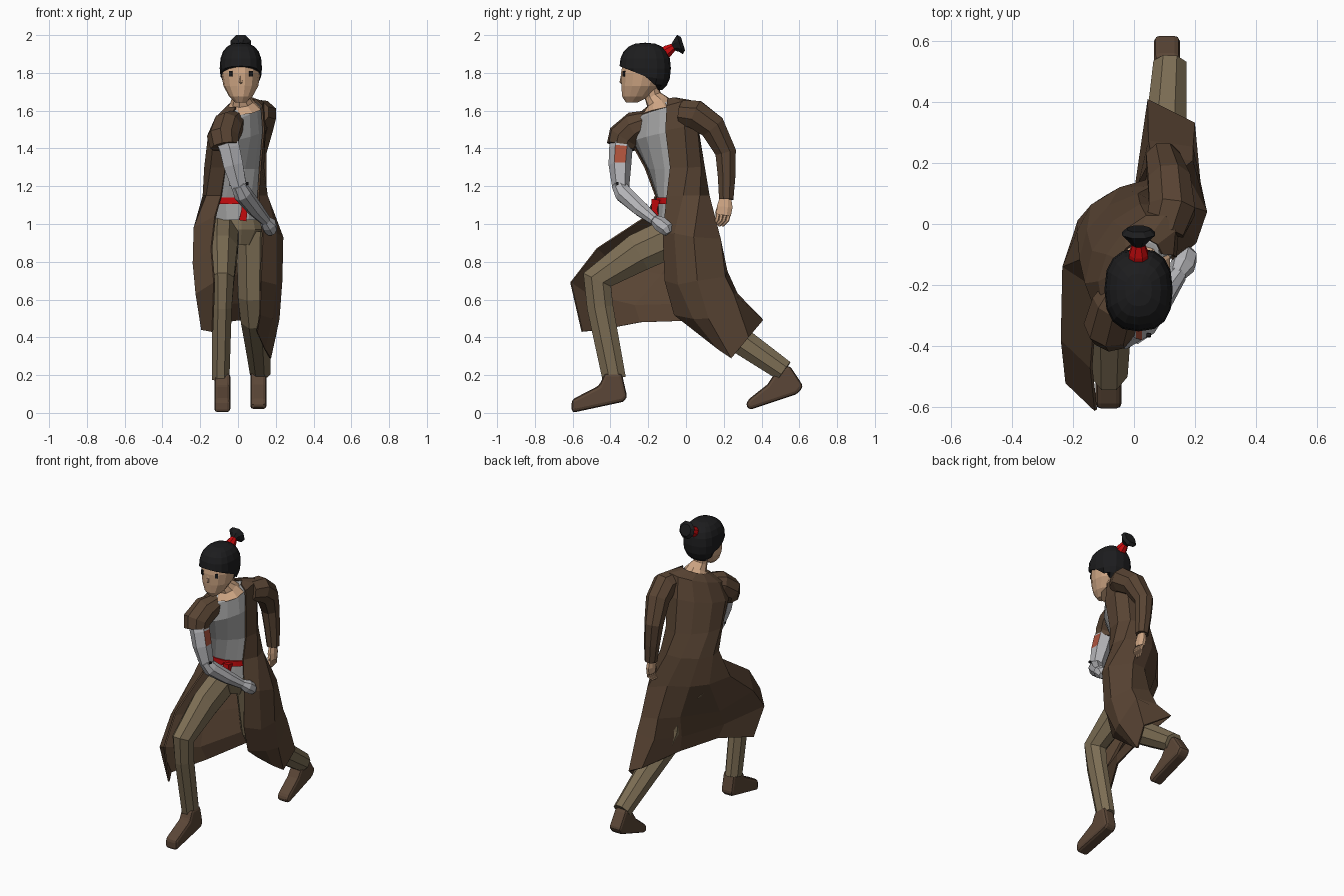
import bpy, bmesh, math
from mathutils import Vector, Matrix


def material(name, rgb):
    m = bpy.data.materials.new(name)
    m.diffuse_color = (*rgb, 1)
    return m


BROWN = material("coat brown", (0.098, 0.057, 0.033))
TAN = material("trouser tan", (0.20, 0.152, 0.088))
BOOT = material("boot brown", (0.105, 0.062, 0.038))
GREY = material("shirt grey", (0.40, 0.40, 0.40))
METAL = material("metal grey", (0.46, 0.46, 0.48))
SKIN = material("skin", (0.62, 0.38, 0.23))
BLACK = material("hair black", (0.012, 0.012, 0.013))
RED = material("red cloth", (0.58, 0.003, 0.004))
RUST = material("rust patch", (0.42, 0.085, 0.045))


def finish(name, bm, *mats):
    bmesh.ops.recalc_face_normals(bm, faces=bm.faces)
    me = bpy.data.meshes.new(name)
    bm.to_mesh(me)
    bm.free()
    for m in mats:
        me.materials.append(m)
    ob = bpy.data.objects.new(name, me)
    bpy.context.collection.objects.link(ob)
    return ob


def loft(name, rings, mat, closed=True):
    """Skin a list of equal-length point rings; closed rings get end caps."""
    bm = bmesh.new()
    vs = [[bm.verts.new(p) for p in r] for r in rings]
    n = len(vs[0])
    for a, b in zip(vs, vs[1:]):
        for i in range(n if closed else n - 1):
            j = (i + 1) % n
            bm.faces.new((a[i], a[j], b[j], b[i]))
    if closed:
        bm.faces.new(vs[0])
        bm.faces.new(vs[-1])
    return finish(name, bm, mat)


def tube(name, nodes, mat, sides=8, side_scale=1.0):
    """Limb along (x, y, z, radius) nodes."""
    pts = [Vector(q[:3]) for q in nodes]
    rings = []
    for i, p in enumerate(pts):
        d1 = (p - pts[i - 1]).normalized() if i else Vector()
        d2 = (pts[i + 1] - p).normalized() if i + 1 < len(pts) else Vector()
        t = (d1 + d2).normalized()
        u = (Vector((1, 0, 0)) - t * t.x).normalized()
        w = t.cross(u)
        rings.append([p + (u * math.cos(a) * side_scale + w * math.sin(a)) * nodes[i][3]
                      for a in (2 * math.pi * (k + 0.5) / sides for k in range(sides))])
    return loft(name, rings, mat)


def arc(cx, cy, z, rx, ry, turn, tilt=0, a0=0, a1=360, n=9, full=False):
    """Turned, tilted ellipse arc."""
    c, s = math.cos(math.radians(turn)), math.sin(math.radians(turn))
    out = []
    for k in range(n):
        a = math.radians(a0 + (a1 - a0) * k / (n if full else n - 1))
        u, v = rx * math.cos(a), ry * math.sin(a)
        out.append((cx + u * c - v * s, cy + u * s + v * c, z + u * tilt))
    return out


def profile_solid(name, prof, x, width, mat):
    """Side profile in y, z pulled out along x, with bevelled edges."""
    ob = loft(name, [[(x + s * width / 2, y, z) for y, z in prof] for s in (-1, 1)], mat)
    b = ob.modifiers.new("bevel", "BEVEL")
    b.width, b.segments = 0.018, 2
    return ob


# Twisted torso: x, y, z, half width, half depth, turn, tilt, coat arc start and end
BODY = [(0.02, -0.13, 1.64, 0.085, 0.065, 57, 0.3, -40, 195),
        (0.01, -0.125, 1.60, 0.175, 0.095, 57, 0.3, -62, 198),
        (-0.005, -0.115, 1.48, 0.20, 0.125, 57, 0.2, -66, 206),
        (-0.02, -0.06, 1.30, 0.178, 0.128, 46, 0.0, -64, 216),
        (-0.015, -0.02, 1.15, 0.175, 0.138, 25, 0.0, -64, 224)]

shirt = [arc(x, y, z - 0.01, rx * 0.92, ry * 0.92, t, k, n=14, full=True)
         for x, y, z, rx, ry, t, k, _, _ in BODY]
shirt.append(arc(-0.005, -0.02, 1.02, 0.135, 0.125, 15, n=14, full=True))
loft("shirt", shirt, GREY)

# Sash with hanging end
loft("sash", [arc(-0.012, -0.023, z, 0.164, 0.133, 22, n=14, full=True) for z in (1.14, 1.105)], RED)
tube("sash_end", [(0.035, -0.16, 1.13, 0.032), (0.035, -0.168, 1.08, 0.022), (0.025, -0.16, 1.02, 0.028)], RED, 4)

# Long coat: body arcs, then a skirt passing behind the front thigh and round both legs
skirt = [
    [(0.13, -0.12, 0.95), (0.20, -0.06, 0.95), (0.235, 0.04, 0.93), (0.16, 0.18, 0.92), (0.04, 0.14, 0.95),
     (-0.09, 0.09, 0.96), (-0.18, 0.01, 0.97), (-0.23, -0.14, 0.98), (-0.12, -0.21, 1.04)],
    [(0.12, -0.11, 0.70), (0.20, -0.04, 0.68), (0.23, 0.06, 0.70), (0.19, 0.205, 0.72), (0.06, 0.215, 0.75),
     (-0.01, 0.08, 0.73), (-0.16, -0.13, 0.73), (-0.235, -0.38, 0.79), (-0.14, -0.47, 0.87)],
    [(0.115, -0.06, 0.52), (0.18, 0.04, 0.50), (0.215, 0.12, 0.50), (0.19, 0.25, 0.63), (0.05, 0.27, 0.63),
     (0.0, 0.05, 0.58), (-0.095, -0.27, 0.57), (-0.22, -0.52, 0.63), (-0.125, -0.61, 0.69)],
    [(0.10, 0.06, 0.43), (0.14, 0.17, 0.34), (0.17, 0.24, 0.29), (0.195, 0.33, 0.40), (0.045, 0.405, 0.49),
     (0.0, 0.07, 0.49), (-0.07, -0.24, 0.48), (-0.19, -0.45, 0.44), (-0.135, -0.55, 0.43)]]
coat = loft("coat", [arc(*row) for row in BODY] + skirt, BROWN, closed=False)
sol = coat.modifiers.new("cloth", "SOLIDIFY")
sol.thickness, sol.offset = 0.01, 0

# Trousers
loft("trouser_seat", [arc(0, -0.01, z, rx, ry, 10, n=12, full=True)
                      for z, rx, ry in ((1.06, 0.12, 0.10), (0.97, 0.15, 0.11), (0.89, 0.09, 0.08))], TAN)
tube("front_leg", [(-0.075, -0.02, 0.955, 0.115), (-0.08, -0.25, 0.85, 0.11), (-0.082, -0.47, 0.705, 0.088),
                   (-0.085, -0.455, 0.56, 0.075), (-0.092, -0.38, 0.18, 0.067)], TAN, side_scale=0.75)
tube("back_leg", [(0.08, 0.02, 0.97, 0.105), (0.08, 0.06, 0.62, 0.09), (0.09, 0.12, 0.50, 0.085),
                  (0.105, 0.30, 0.375, 0.076), (0.118, 0.52, 0.222, 0.062)], TAN, side_scale=0.95)

# Boots
profile_solid("front_boot", [(-0.605, 0.0), (-0.605, 0.07), (-0.46, 0.145), (-0.43, 0.21), (-0.34, 0.21),
                             (-0.31, 0.08), (-0.335, 0.058)], -0.083, 0.085, BOOT)
profile_solid("back_boot", [(0.335, 0.015), (0.315, 0.045), (0.335, 0.075), (0.43, 0.15), (0.49, 0.24),
                            (0.55, 0.25), (0.622, 0.14), (0.59, 0.10)], 0.108, 0.085, BOOT)

# Trailing arm with sleeve and bare hand
tube("long_sleeve", [(0.10, -0.02, 1.59, 0.07), (0.125, 0.05, 1.58, 0.082), (0.115, 0.14, 1.515, 0.075),
                     (0.095, 0.21, 1.38, 0.06), (0.105, 0.215, 1.25, 0.05), (0.115, 0.213, 1.13, 0.041)], BROWN)
tube("palm", [(0.115, 0.21, 1.15, 0.03), (0.118, 0.205, 1.09, 0.045), (0.122, 0.20, 1.045, 0.04)],
     SKIN, 8, 0.55)
for i in range(4):
    y = 0.228 - 0.019 * i
    tube("finger", [(0.122, y, 1.06, 0.011), (0.128, y - 0.008, 1.02, 0.010), (0.11, y - 0.035, 0.99, 0.007)], SKIN, 5)
tube("thumb", [(0.118, 0.18, 1.10, 0.013), (0.118, 0.165, 1.06, 0.011), (0.12, 0.165, 1.03, 0.008)], SKIN, 5)

# Metal arm with short sleeve, rust patch and fist
tube("short_sleeve", [(-0.02, -0.19, 1.545, 0.06), (-0.055, -0.265, 1.515, 0.085), (-0.078, -0.33, 1.46, 0.087),
                      (-0.07, -0.345, 1.41, 0.077)], BROWN, 9)
arm = tube("metal_upper_arm", [(-0.07, -0.335, 1.46, 0.062), (-0.045, -0.345, 1.40, 0.062), (-0.025, -0.35, 1.312, 0.06),
                               (0.005, -0.345, 1.20, 0.046), (0.012, -0.335, 1.16, 0.038)], METAL, 6)
arm.data.materials.append(RUST)
for f in arm.data.polygons:
    if 1.31 < f.center.z < 1.40 and f.normal.x > 0.85:
        f.material_index = 1
tube("elbow_pin", [(-0.045, -0.36, 1.21, 0.008), (0.055, -0.365, 1.215, 0.008)], BLACK, 6)
tube("metal_forearm", [(0.0, -0.36, 1.21, 0.038), (0.025, -0.33, 1.16, 0.05), (0.09, -0.24, 1.08, 0.043),
                       (0.145, -0.165, 1.02, 0.03)], METAL, 8)
tube("metal_fist", [(0.14, -0.17, 1.025, 0.026), (0.16, -0.135, 1.0, 0.042), (0.17, -0.105, 0.975, 0.04),
                    (0.175, -0.092, 0.95, 0.024)], METAL, 7)

# Neck and head
HX = 0.015
tube("neck", [(0.025, -0.14, 1.60, 0.10), (0.02, -0.15, 1.645, 0.062), (HX, -0.175, 1.675, 0.046),
              (HX, -0.20, 1.76, 0.048)], SKIN, 9)
FACE = [(1.642, -0.288, 0.028, 0.030), (1.675, -0.265, 0.062, 0.075), (1.73, -0.24, 0.092, 0.105),
        (1.80, -0.225, 0.104, 0.122), (1.87, -0.22, 0.098, 0.114)]
loft("head", [arc(HX, y, z, rx, ry, 0, n=14, full=True) for z, y, rx, ry in FACE], SKIN)
tube("nose", [(HX, -0.338, 1.79, 0.006), (HX, -0.343, 1.752, 0.01), (HX, -0.338, 1.744, 0.006)], SKIN, 5)
for s in (-1, 1):
    bm = bmesh.new()
    bmesh.ops.create_cube(bm, size=1, matrix=Matrix.Translation((HX + s * 0.053, -0.328, 1.795))
                          @ Matrix.Rotation(s * 0.5, 4, "Z") @ Matrix.Diagonal((0.02, 0.009, 0.03, 1)))
    finish("eye", bm, BLACK)

# Boxy hair cap, cut to the fringe line in front and the nape behind
bm = bmesh.new()
bmesh.ops.create_uvsphere(bm, u_segments=16, v_segments=10, radius=1)
for v in bm.verts:
    x, y, z = (math.copysign(abs(c) ** 0.8, c) for c in v.co)
    v.co = Vector((HX + x * 0.112, -0.216 + y * 0.136, 1.824 + z * 0.136))
    y = v.co.y
    v.co.z = max(v.co.z, 1.835 - 0.40 * (y + 0.35) if y < -0.165 else 1.705)
finish("hair", bm, BLACK)

# Topknot with red tie
tube("hair_tie", [(HX, -0.125, 1.895, 0.036), (HX, -0.095, 1.918, 0.033), (HX, -0.062, 1.94, 0.02)], RED, 8)
tube("topknot", [(HX, -0.07, 1.935, 0.02), (HX, -0.05, 1.945, 0.038), (HX, -0.032, 1.95, 0.058),
                 (HX, -0.016, 1.955, 0.04)], BLACK, 8)
